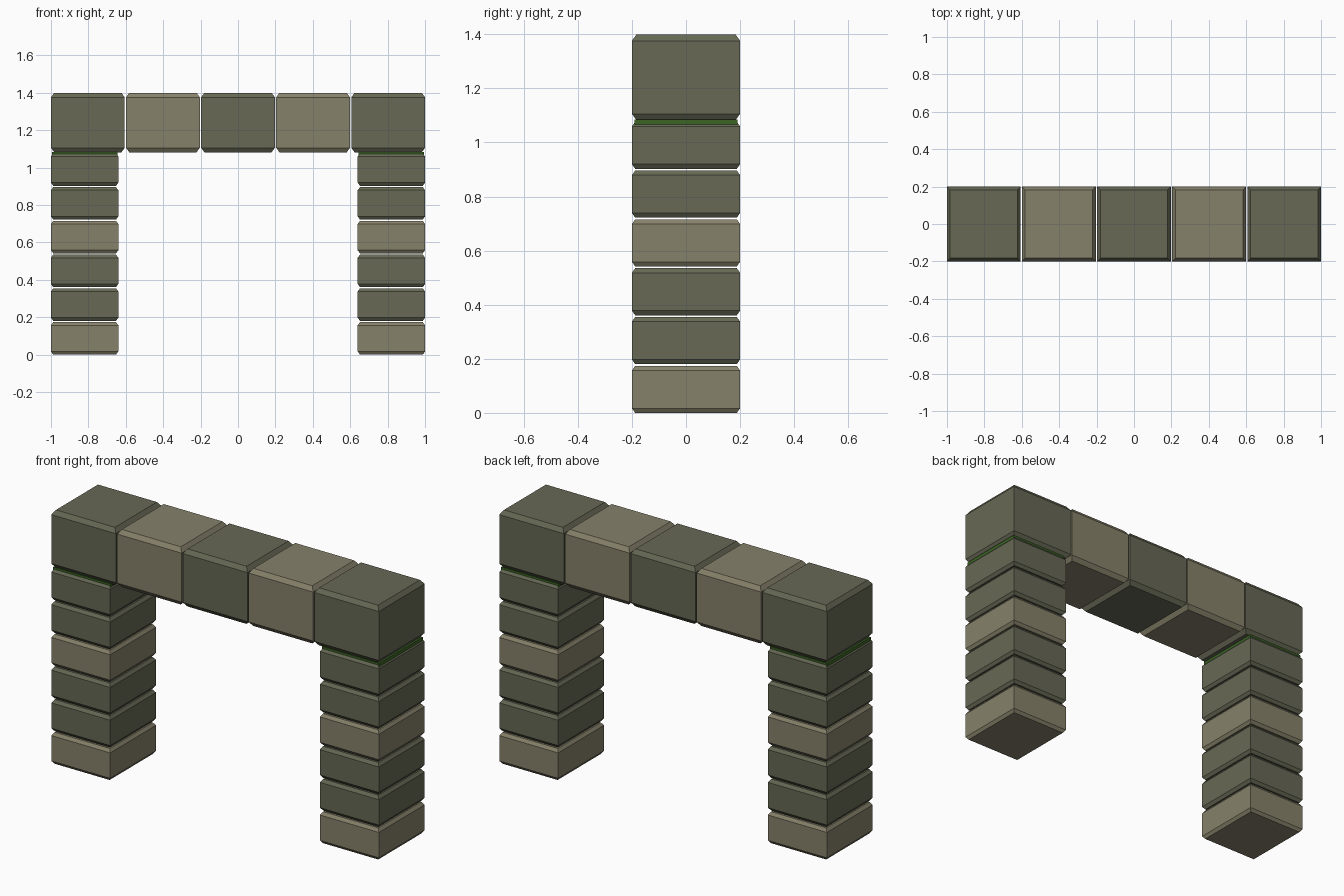
import bpy, bmesh

if "Cube" in bpy.data.objects:
    bpy.data.objects.remove(bpy.data.objects["Cube"])


def material(name, rgb):
    m = bpy.data.materials.new(name)
    m.diffuse_color = (*rgb, 1.0)
    m.use_nodes = True
    m.node_tree.nodes["Principled BSDF"].inputs["Base Color"].default_value = m.diffuse_color
    return m


DARK = material("dark_stone", (0.135, 0.14, 0.09))
TAN = material("tan_stone", (0.24, 0.22, 0.145))
MOSS = material("moss", (0.045, 0.13, 0.018))


def block(name, center, size, chamfer, mat):
    """Box with its top and bottom rims chamfered; upright edges stay sharp."""
    bm = bmesh.new()
    bmesh.ops.create_cube(bm, size=1.0)
    bmesh.ops.scale(bm, vec=size, verts=bm.verts)
    if chamfer:
        # inset the caps, and pull the side walls in by the chamfer height
        for s in (1, -1):
            cap = [f for f in bm.faces if f.normal.z * s > 0.9]
            bmesh.ops.inset_region(bm, faces=cap, thickness=chamfer, depth=0)
            inner = set(cap[0].verts)
            for v in bm.verts:
                if v.co.z * s > 0 and v not in inner:
                    v.co.z -= s * chamfer
    bmesh.ops.recalc_face_normals(bm, faces=bm.faces)
    mesh = bpy.data.meshes.new(name)
    bm.to_mesh(mesh)
    bm.free()
    mesh.materials.append(mat)
    obj = bpy.data.objects.new(name, mesh)
    obj.location = center
    bpy.context.collection.objects.link(obj)
    return obj


# Two pillars of six courses, each capped by a thin moss seam
PITCH, HEIGHT = 0.1805, 0.174
for side, x in (("left", -0.82), ("right", 0.82)):
    for i in range(6):
        block(f"{side}_pillar_block_{i + 1}", (x, 0, PITCH * i + HEIGHT / 2),
              (0.36, 0.40, HEIGHT), 0.017, TAN if i % 3 == 0 else DARK)
    block(f"{side}_moss_seam", (x, 0, 1.0755), (0.35, 0.38, 0.018), 0, MOSS)

# Lintel of five larger blocks in alternating stone
for i in range(5):
    block(f"lintel_block_{i + 1}", ((i - 2) * 0.4015, 0, 1.241),
          (0.394, 0.40, 0.318), 0.024, TAN if i % 2 else DARK)
